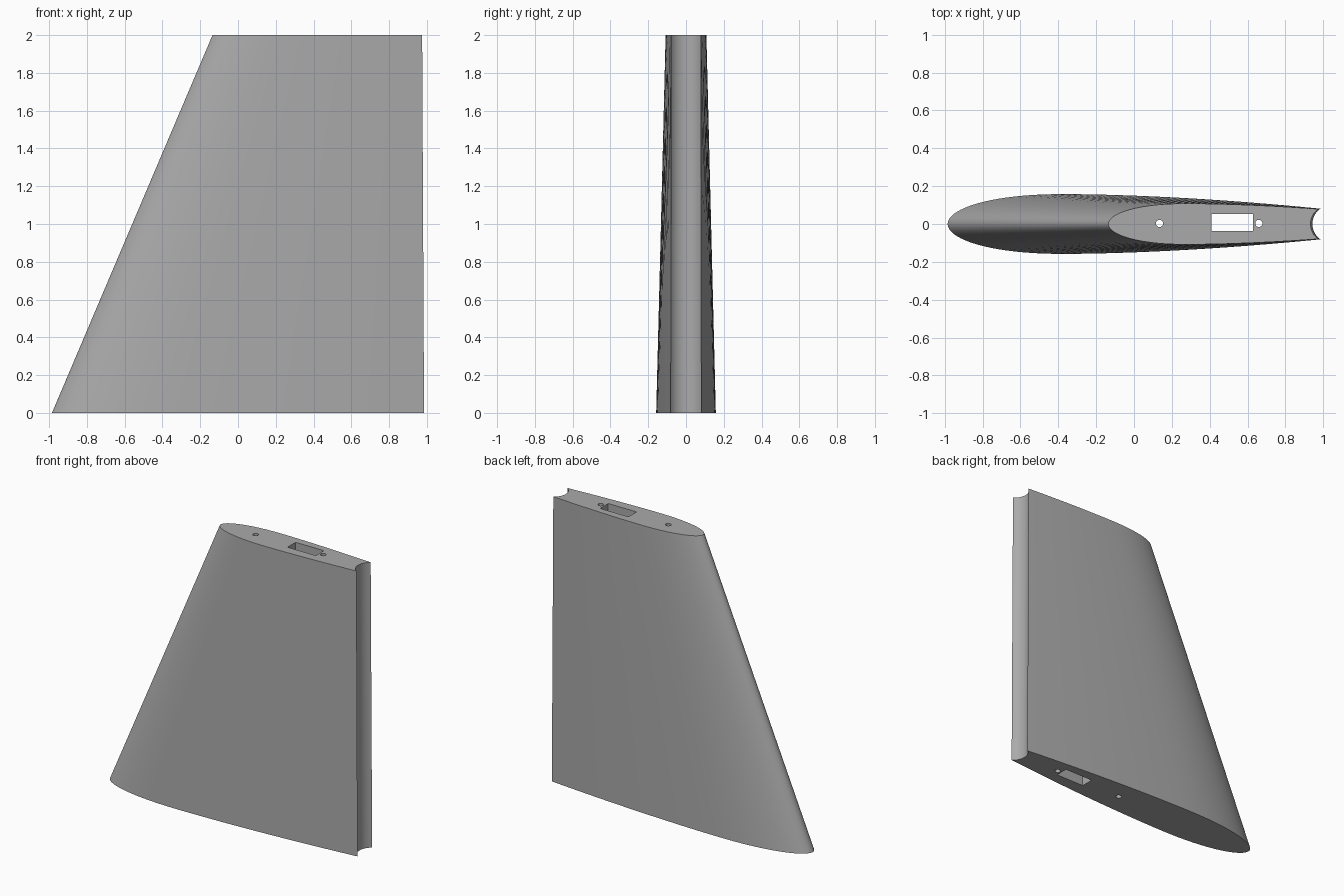
import bpy, bmesh, math
from mathutils import Matrix

cube = bpy.data.objects.get("Cube")
if cube:
    bpy.data.objects.remove(cube, do_unlink=True)

grey = bpy.data.materials.new("plain grey")
grey.use_nodes = True
colour = (0.4, 0.4, 0.4, 1)
grey.diffuse_color = colour
grey.node_tree.nodes["Principled BSDF"].inputs["Base Color"].default_value = colour


def section(nose, tail, thick, tail_half, peak, steps=36):
    """Foil outline: rounded nose, gentle taper, hollow rear edge."""
    side = []
    for i in range(1, steps + 1):
        f = (1 - math.cos(math.pi * i / steps / 2)) if i < steps else 1
        if f < peak:
            half = thick * (1 - (1 - f / peak) ** 2.15) ** 0.5
        else:
            half = thick - (thick - tail_half) * ((f - peak) / (1 - peak)) ** 1.75
        side.append((nose + f * (tail - nose), half))
    # Hollow rear edge, an arc from one corner to the other
    depth = 0.042
    radius = (tail_half ** 2 + depth ** 2) / (2 * depth)
    sweep = math.asin(tail_half / radius)
    hollow = []
    for i in range(1, 16):
        a = sweep * (1 - i / 8)
        hollow.append((tail - depth + radius * (1 - math.cos(a)), radius * math.sin(a)))
    lower = [(x, -y) for x, y in reversed(side)]
    return [(nose, 0)] + side + hollow + lower


def finish(bm, name):
    bmesh.ops.recalc_face_normals(bm, faces=bm.faces)
    mesh = bpy.data.meshes.new(name)
    bm.to_mesh(mesh)
    bm.free()
    mesh.materials.append(grey)
    obj = bpy.data.objects.new(name, mesh)
    bpy.context.collection.objects.link(obj)
    return obj


# Fin body lofted between the root and tip sections
bm = bmesh.new()
root = [bm.verts.new((x, y, 0)) for x, y in section(-0.985, 0.985, 0.158, 0.081, 0.31)]
tip = [bm.verts.new((x, y, 2)) for x, y in section(-0.135, 0.975, 0.108, 0.079, 0.37)]
bm.faces.new(root)
bm.faces.new(tip)
for i in range(len(root)):
    j = (i + 1) % len(root)
    bm.faces.new((root[i], root[j], tip[j], tip[i]))
fin = finish(bm, "fin_body")

# Straight passages: a rectangular slot and two round rod holes
cutters = []
bm = bmesh.new()
bmesh.ops.create_cube(bm, size=1, matrix=Matrix.Translation((0.52, 0.008, 1))
                      @ Matrix.Diagonal((0.22, 0.09, 2.4, 1)))
cutters.append(finish(bm, "slot_cutter"))
for x in (0.135, 0.66):
    bm = bmesh.new()
    bmesh.ops.create_cone(bm, cap_ends=True, segments=24, radius1=0.019, radius2=0.019,
                          depth=2.4, matrix=Matrix.Translation((x, 0.003, 1)))
    cutters.append(finish(bm, "rod_cutter"))

bpy.ops.object.select_all(action="DESELECT")
bpy.context.view_layer.objects.active = fin
fin.select_set(True)
for cutter in cutters:
    cutter.hide_render = True
    mod = fin.modifiers.new("passage", "BOOLEAN")
    mod.operation = "DIFFERENCE"
    mod.solver = "EXACT"
    mod.object = cutter
    bpy.ops.object.modifier_apply(modifier=mod.name)
    bpy.data.objects.remove(cutter, do_unlink=True)

bpy.ops.object.shade_smooth_by_angle(angle=math.radians(30))
